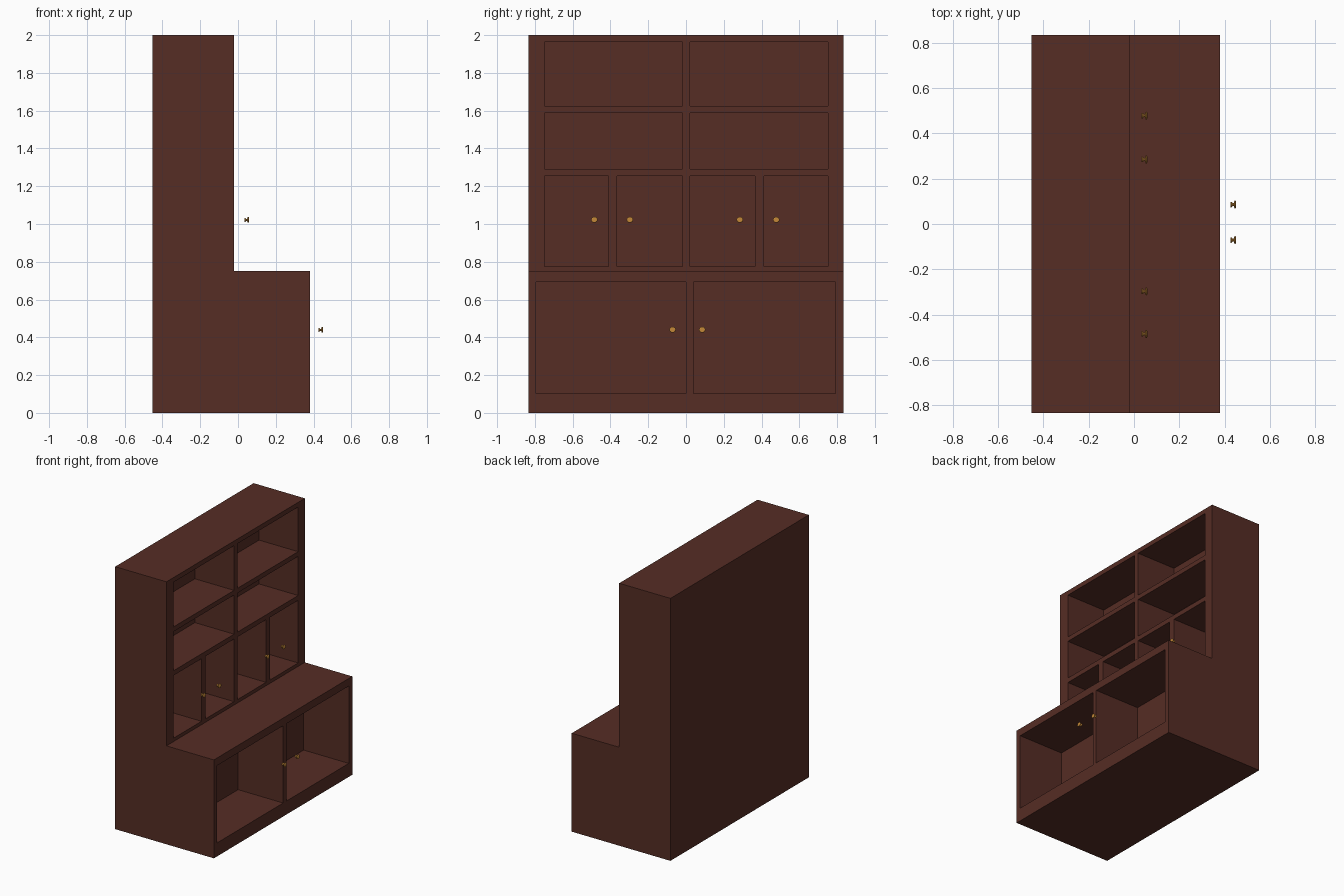
import bpy, bmesh, math

if "Cube" in bpy.data.objects:
    bpy.data.objects.remove(bpy.data.objects["Cube"])

def material(name, rgb):
    m = bpy.data.materials.new(name)
    m.diffuse_color = (*rgb, 1)
    m.use_nodes = True
    m.node_tree.nodes["Principled BSDF"].inputs["Base Color"].default_value = m.diffuse_color
    return m

WOOD = material("dark brown wood", (0.092, 0.026, 0.018))
BRASS = material("brass", (0.56, 0.25, 0.04))

X_BACK, X_UP, X_LOW, HALF_W = -0.452, -0.02, 0.38, 0.833

def make_object(name, bm, mat):
    bmesh.ops.recalc_face_normals(bm, faces=bm.faces[:])
    me = bpy.data.meshes.new(name)
    bm.to_mesh(me)
    bm.free()
    me.materials.append(mat)
    ob = bpy.data.objects.new(name, me)
    bpy.context.scene.collection.objects.link(ob)
    return ob

def add_box(bm, x0, x1, y0, y1, z0, z1):
    vs = bmesh.ops.create_cube(bm, size=1)["verts"]
    for v in vs:
        v.co.x = x1 if v.co.x > 0 else x0
        v.co.y = y1 if v.co.y > 0 else y0
        v.co.z = z1 if v.co.z > 0 else z0

# Cabinet body: stepped side profile extruded across the width
bm = bmesh.new()
profile = [(X_BACK, 0), (X_LOW, 0), (X_LOW, 0.75), (X_UP, 0.75), (X_UP, 2), (X_BACK, 2)]
face = bm.faces.new([bm.verts.new((x, -HALF_W, z)) for x, z in profile])
ext = bmesh.ops.extrude_face_region(bm, geom=[face])["geom"]
bmesh.ops.translate(bm, vec=(0, 2 * HALF_W, 0),
                    verts=[v for v in ext if isinstance(v, bmesh.types.BMVert)])
cabinet = make_object("cabinet_body", bm, WOOD)

# Open compartments: (y0, y1) columns in each (z0, z1) row
wide = [(-0.749, -0.019), (0.021, 0.753)]
narrow = [(-0.749, -0.411), (-0.364, -0.019), (0.021, 0.366), (0.414, 0.753)]
base = [(-0.795, 0.001), (0.039, 0.791)]
rows = [
    (X_UP, 0.33, 1.624, 1.964, wide),
    (X_UP, 0.33, 1.290, 1.588, wide),
    (X_UP, 0.33, 0.776, 1.253, narrow),
    (X_LOW, 0.38, 0.103, 0.692, base),
]
bm = bmesh.new()
for front, depth, z0, z1, columns in rows:
    for y0, y1 in columns:
        add_box(bm, front - depth, front + 0.1, y0, y1, z0, z1)
cutter = make_object("compartment_cutter", bm, WOOD)
cutter.hide_render = True

mod = cabinet.modifiers.new("compartments", "BOOLEAN")
mod.operation = "DIFFERENCE"
mod.solver = "EXACT"
mod.object = cutter
bpy.context.view_layer.objects.active = cabinet
bpy.ops.object.modifier_apply(modifier=mod.name)
bpy.data.objects.remove(cutter)

# Door knobs: flared spool, lathed around the x axis
KNOB = [(0.0, 0.011), (0.004, 0.011), (0.010, 0.005), (0.014, 0.006),
        (0.018, 0.016), (0.022, 0.016), (0.025, 0.011)]

def knob(name, x, y, z, sides=10):
    bm = bmesh.new()
    rings = []
    for dx, r in KNOB:
        angles = [2 * math.pi * i / sides for i in range(sides)]
        rings.append([bm.verts.new((dx, 1.1 * r * math.cos(a), r * math.sin(a))) for a in angles])
    for a, b in zip(rings, rings[1:]):
        for i in range(sides):
            j = (i + 1) % sides
            bm.faces.new((a[i], a[j], b[j], b[i]))
    bm.faces.new(rings[0])
    bm.faces.new(rings[-1])
    make_object(name, bm, BRASS).location = (x, y, z)

for i, y in enumerate((-0.485, -0.297, 0.285, 0.478)):
    knob(f"upper_knob_{i + 1}", 0.034, y, 1.022)
for i, y in enumerate((-0.071, 0.086)):
    knob(f"lower_knob_{i + 1}", 0.426, y, 0.44)
